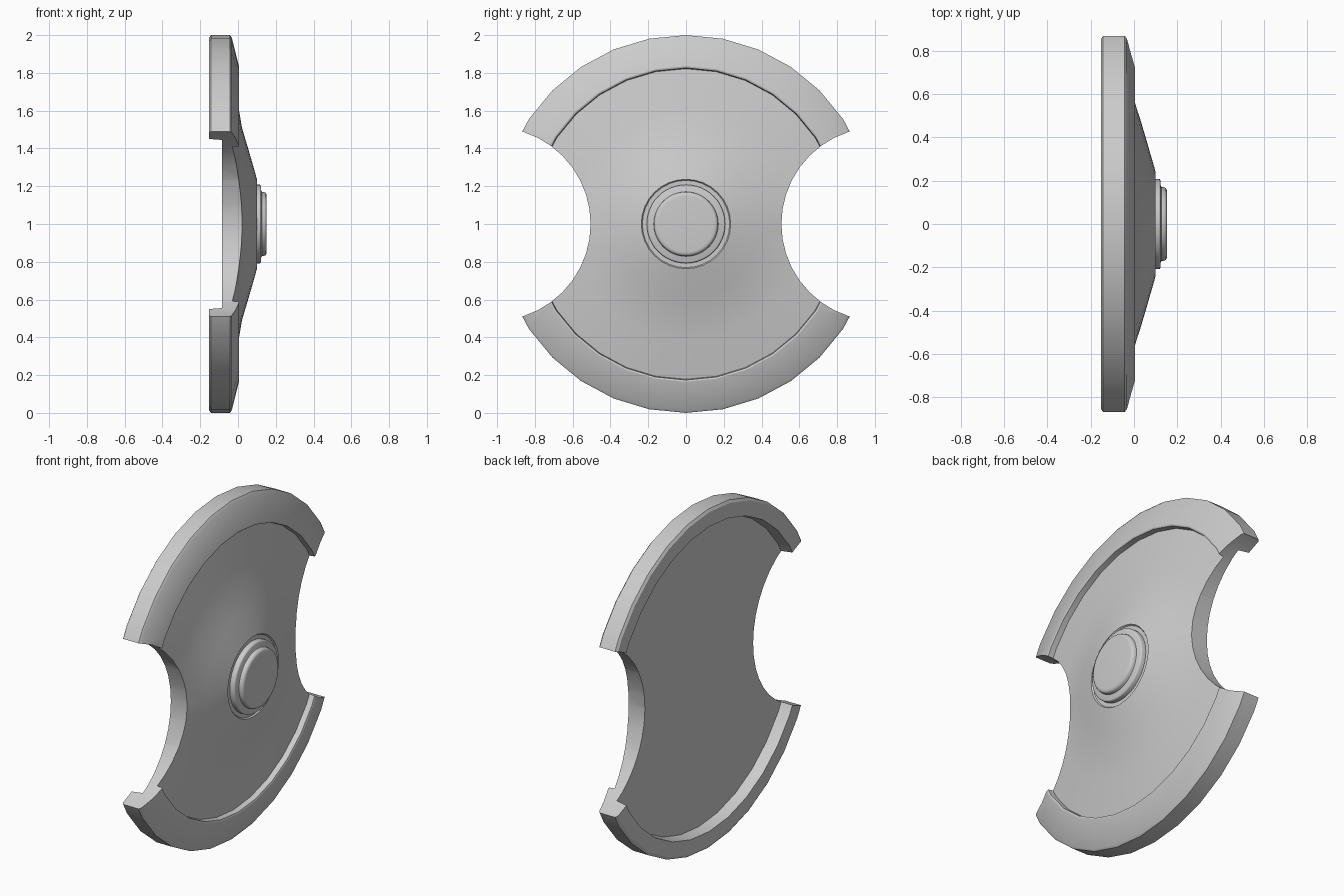
import bpy, bmesh
from math import pi, radians
from mathutils import Matrix, Vector

if "Cube" in bpy.data.objects:
    bpy.data.objects.remove(bpy.data.objects["Cube"])

CENTRE = Vector((0, 0, 1))


def finish(obj, angle=30):
    bpy.ops.object.select_all(action='DESELECT')
    obj.select_set(True)
    bpy.context.view_layer.objects.active = obj
    bpy.ops.object.shade_smooth_by_angle(angle=radians(angle))


def lathe(name, profile, steps):
    """Spin (x, radius) points around the x axis through the shield centre."""
    bm = bmesh.new()
    verts = [bm.verts.new((x, 0, r)) for x, r in profile]
    edges = [bm.edges.new(p) for p in zip(verts, verts[1:])]
    bmesh.ops.spin(bm, geom=verts + edges, cent=(0, 0, 0), axis=(1, 0, 0),
                   angle=2 * pi, steps=steps, use_duplicate=False)
    bmesh.ops.remove_doubles(bm, verts=bm.verts, dist=1e-5)
    bmesh.ops.recalc_face_normals(bm, faces=bm.faces)
    bm.transform(Matrix.Translation(CENTRE))
    mesh = bpy.data.meshes.new(name)
    bm.to_mesh(mesh)
    bm.free()
    obj = bpy.data.objects.new(name, mesh)
    bpy.context.collection.objects.link(obj)
    return obj


# Shield body: flat recessed back, raised rim, domed plate
body = lathe("shield_body", [
    (-0.085, 0), (-0.085, 0.89), (-0.153, 0.90),
    (-0.153, 0.985), (-0.143, 1.0), (-0.043, 1.0), (-0.033, 0.988),
    (0.005, 0.835), (0.002, 0.826), (-0.03, 0.822),
    (-0.013, 0.72), (0.004, 0.61), (0.021, 0.51), (0.058, 0.385),
    (0.094, 0.26), (0.1, 0.237), (0.092, 0.231), (0.092, 0)], 32)

# Round bites taken out of both sides
for side in (-1, 1):
    bpy.ops.mesh.primitive_cylinder_add(
        vertices=40, radius=0.512, depth=1,
        location=(0, side * 1.017, 1), rotation=(0, pi / 2, 0))
    cutter = bpy.context.object
    cutter.name = "side_cutter"
    cutter.hide_render = True
    mod = body.modifiers.new("side_cut", 'BOOLEAN')
    mod.operation = 'DIFFERENCE'
    mod.solver = 'EXACT'
    mod.object = cutter
    bpy.context.view_layer.objects.active = body
    bpy.ops.object.modifier_apply(modifier=mod.name)
    bpy.data.objects.remove(cutter, do_unlink=True)
finish(body)

# Stepped round boss with softened edges
boss = lathe("centre_boss", [
    (0.088, 0), (0.088, 0.208), (0.115, 0.208), (0.12, 0.206), (0.123, 0.2),
    (0.123, 0.178), (0.126, 0.171), (0.14, 0.169), (0.147, 0.165),
    (0.151, 0.157), (0.152, 0.147), (0.152, 0)], 48)
finish(boss, 50)
